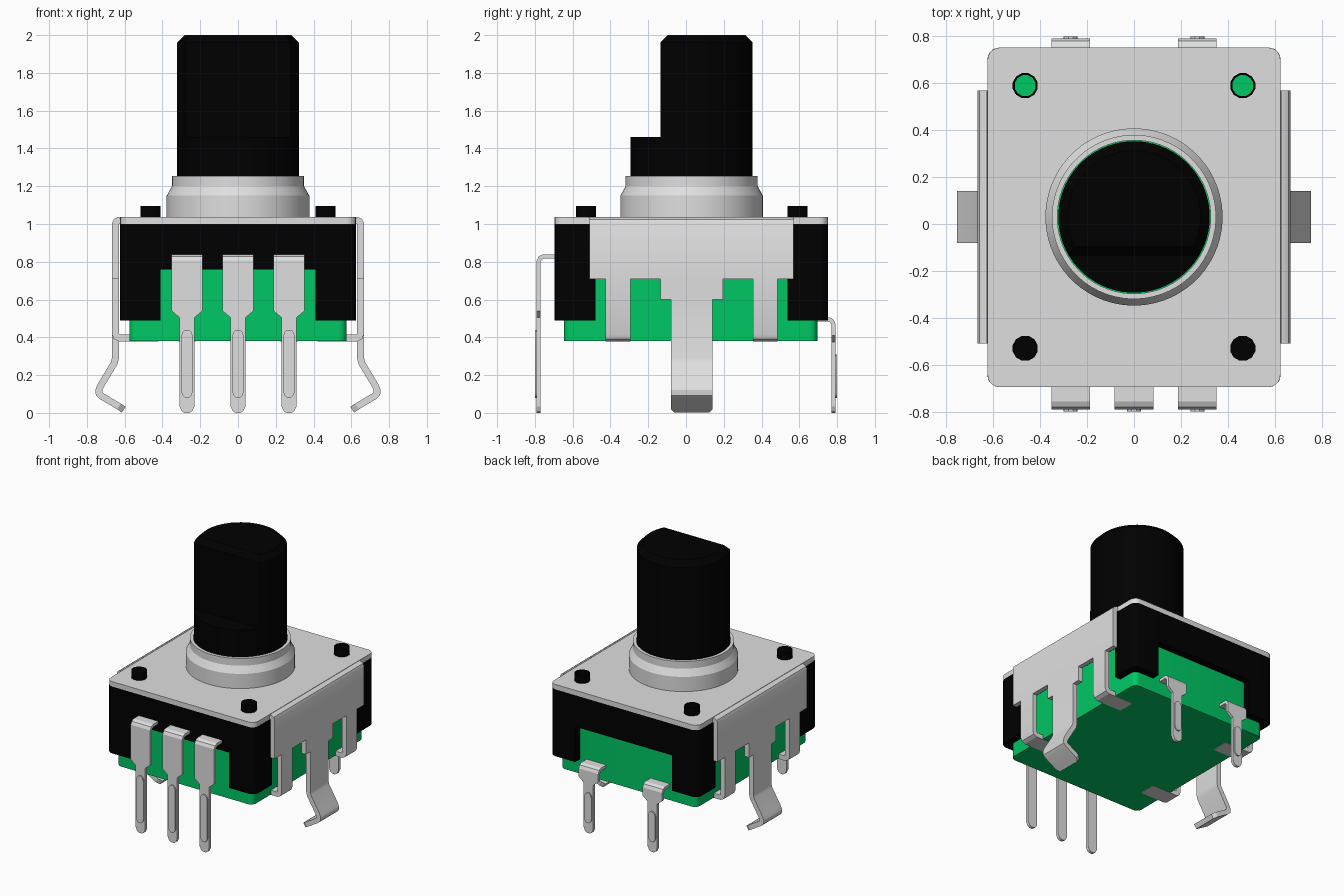
import bpy, bmesh, math
from mathutils import Vector

if "Cube" in bpy.data.objects:
    bpy.data.objects.remove(bpy.data.objects["Cube"], do_unlink=True)

CY = 0.03  # y of the housing and shaft centre


def material(name, rgb, rough):
    m = bpy.data.materials.new(name)
    m.use_nodes = True
    m.diffuse_color = (*rgb, 1)
    b = m.node_tree.nodes["Principled BSDF"]
    b.inputs["Base Color"].default_value = (*rgb, 1)
    b.inputs["Roughness"].default_value = rough
    return m


BLACK = material("black plastic", (0.0, 0.0, 0.0), 0.5)
GREEN = material("green plastic", (0.0, 0.578, 0.126), 0.5)
METAL = material("grey metal", (0.738, 0.738, 0.738), 0.4)


def finish(name, bm, mat):
    bmesh.ops.recalc_face_normals(bm, faces=bm.faces)
    me = bpy.data.meshes.new(name)
    bm.to_mesh(me)
    bm.free()
    me.materials.append(mat)
    ob = bpy.data.objects.new(name, me)
    bpy.context.collection.objects.link(ob)
    bpy.ops.object.select_all(action="DESELECT")
    ob.select_set(True)
    bpy.context.view_layer.objects.active = ob
    bpy.ops.object.shade_smooth_by_angle(angle=math.radians(25))
    return ob


def loft(name, rings, mat, loop=False):
    """Skin a row of equal closed rings."""
    bm = bmesh.new()
    vs = [[bm.verts.new(p) for p in ring] for ring in rings]
    n = len(vs[0])
    pairs = list(zip(vs, vs[1:])) + ([(vs[-1], vs[0])] if loop else [])
    for a, b in pairs:
        for i in range(n):
            j = (i + 1) % n
            bm.faces.new((a[i], a[j], b[j], b[i]))
    if not loop:
        bm.faces.new(vs[0])
        bm.faces.new(vs[-1])
    return finish(name, bm, mat)


def lathe(name, profile, x, y, mat, segs=64, loop=False):
    ang = [2 * math.pi * (i + 0.5) / segs for i in range(segs)]
    rings = [[(x + r * math.cos(a), y + r * math.sin(a), z) for a in ang] for r, z in profile]
    return loft(name, rings, mat, loop=loop)


def block(name, x0, x1, y0, y1, z0, z1, radii, mat):
    """Upright block; radii of corners (+x+y, -x+y, -x-y, +x-y)."""
    corners = ((x1, y1, -1, -1), (x0, y1, 1, -1), (x0, y0, 1, 1), (x1, y0, -1, 1))
    out = []
    for k, ((cx, cy, sx, sy), r) in enumerate(zip(corners, radii)):
        if r == 0:
            out.append((cx, cy))
            continue
        for i in range(6):
            a = math.pi / 2 * (k + i / 5)
            out.append((cx + sx * r + r * math.cos(a), cy + sy * r + r * math.sin(a)))
    return loft(name, [[(x, y, z) for x, y in out] for z in (z0, z1)], mat)


def ribbon(name, path, centre, thick, mat, along_x=True, sign=1):
    """Bent sheet strip: path of (u, z, half width); u runs along x or y."""
    pts = [Vector((u, z)) for u, z, _ in path]
    rings = []
    for i, p in enumerate(pts):
        d0 = (p - pts[i - 1]).normalized() if i else None
        d1 = (pts[i + 1] - p).normalized() if i < len(pts) - 1 else None
        d0, d1 = d0 or d1, d1 or d0
        t = (d0 + d1).normalized()
        nrm = Vector((-t.y, t.x)) * (thick / 2 / max(t.dot(d1), 0.5))
        w = path[i][2]
        ring = []
        for s, e in ((1, -1), (1, 1), (-1, 1), (-1, -1)):
            q = p + nrm * s
            u, v = q.x * sign, centre + e * w
            ring.append((u, v, q.y) if along_x else (v, u, q.y))
        rings.append(ring)
    return loft(name, rings, mat)


def cut(ob, cutters):
    """Bake boolean cuts into an object."""
    for c in cutters:
        m = ob.modifiers.new("cut", "BOOLEAN")
        m.operation = "DIFFERENCE"
        m.solver = "EXACT"
        m.object = c
    dg = bpy.context.evaluated_depsgraph_get()
    me = bpy.data.meshes.new_from_object(ob.evaluated_get(dg))
    ob.modifiers.clear()
    ob.data = me


# Housing: cap with four corner posts around the green base
R = 0.05
Y0, Y1 = -0.695, 0.752
housing = block("housing_cap", -0.625, 0.625, Y0, Y1, 0.76, 1.0, [R] * 4, BLACK)
for sx, side in ((1, "left"), (-1, "right")):
    x0, x1 = sorted((sx * 0.41, sx * 0.625))
    for y0, y1, end in ((Y0, -0.48, "front"), (0.538, Y1, "back")):
        key = (0 if sx > 0 else 1) if end == "back" else (3 if sx > 0 else 2)
        block(f"{end}_{side}_post", x0, x1, y0, y1, 0.49, 0.76,
              [R if k == key else 0 for k in range(4)], BLACK)
block("base", -0.575, 0.575, -0.645, 0.695, 0.381, 0.77, [0.04] * 4, GREEN)

# Metal cover plate
TOP = 1.038
cover = block("cover_plate", -0.624, 0.624, Y0, Y1, 1.0, TOP, [R] * 4, METAL)

# Bores of the two hollow rear pegs
PX, PY = 0.464, 0.56
bores = [lathe("bore_cutter", [(0.05, 0.7), (0.05, 1.2)], sx * PX, CY + PY, BLACK, 12)
         for sx in (1, -1)]
for part in (housing, cover):
    cut(part, bores)
for b in bores:
    bpy.data.objects.remove(b, do_unlink=True)

# Pegs: solid at the front, hollow at the back
for sx, side in ((1, "left"), (-1, "right")):
    lathe(f"front_{side}_peg", [(0.055, 0.98), (0.055, 1.095)], sx * PX, CY - PY, BLACK, 12)
    lathe(f"back_{side}_peg", [(0.055, 0.9), (0.055, 1.095), (0.046, 1.095), (0.046, 0.9)],
          sx * PX, CY + PY, BLACK, 12, loop=True)

# Bushing with a thin gap around the shaft
lathe("bushing", [(0.378, 1.03), (0.378, 1.15), (0.35, 1.2), (0.35, 1.255),
                  (0.327, 1.255), (0.327, 1.03)], 0, CY, METAL, loop=True)
lathe("bushing_floor", [(0.335, 1.03), (0.335, 1.045)], 0, CY, GREEN)

# Shaft: round foot and a flatted, chamfered upper part
SR = 0.323
lathe("shaft_foot", [(SR, 1.04), (SR, 1.46)], 0, CY, BLACK)


def d_ring(r, flat, z, n=48):
    a0 = math.asin(flat / r)
    span = math.pi - 2 * a0
    return [(r * math.cos(a0 + span * i / n), CY + r * math.sin(a0 + span * i / n), z)
            for i in range(n + 1)]


loft("shaft_flatted", [d_ring(SR, -0.166, 1.45), d_ring(SR, -0.166, 1.96),
                       d_ring(SR - 0.04, -0.126, 2.0)], BLACK)

# Side brackets: folded panel, two clamping legs and a sprung tab
X, T = 0.649, 0.036
for sx, side in ((1, "left"), (-1, "right")):
    ribbon(f"{side}_panel", [(0.624, TOP - T / 2, 0.54), (0.634, 1.018, 0.54), (0.644, 1.012, 0.54),
                             (X, 1.0, 0.54), (X, 0.71, 0.54)], CY, T, METAL, True, sx)
    for off, end in ((-0.39, "front"), (0.39, "back")):
        ribbon(f"{side}_{end}_leg", [(X, 0.71, 0.065), (X, 0.42, 0.065), (0.643, 0.404, 0.065),
                                     (0.627, 0.396, 0.065), (0.42, 0.396, 0.065)],
               CY + off, T, METAL, True, sx)
    ribbon(f"{side}_tab", [(X, 0.71, 0.165), (X, 0.6, 0.165), (X, 0.599, 0.11),
                           (X, 0.29, 0.11), (0.656, 0.262, 0.11), (0.728, 0.142, 0.11),
                           (0.737, 0.118, 0.11), (0.735, 0.101, 0.11), (0.721, 0.088, 0.11),
                           (0.63, 0.034, 0.11), (0.605, 0.017, 0.092)], CY, T, METAL, True, sx)


# Contact pins with a raised rib
def pin(name, x, sign, start, top, shoulder, rib_top):
    w, n = 0.0825, 0.04
    ribbon(name, [(start, top, w), (0.755, top, w), (0.772, top - 0.008, w), (0.78, top - 0.025, w),
                  (0.78, shoulder, w), (0.78, shoulder - 0.035, n), (0.78, 0.035, n),
                  (0.78, 0.01, 0.028), (0.78, 0, 0.012)], x, 0.022, METAL, False, sign)
    ribbon(name + "_rib", [(0.79, rib_top, 0.01), (0.79, rib_top - 0.012, 0.023),
                           (0.79, rib_top - 0.03, 0.03), (0.79, 0.11, 0.03),
                           (0.79, 0.092, 0.023), (0.79, 0.08, 0.01)], x, 0.02, METAL, False, sign)


for x, label in ((-0.27, "right"), (0, "middle"), (0.27, "left")):
    pin(f"front_{label}_pin", x, -1, 0.6, 0.828, 0.54, 0.44)
    if x:
        pin(f"back_{label}_pin", x, 1, 0.65, 0.495, 0.41, 0.31)
